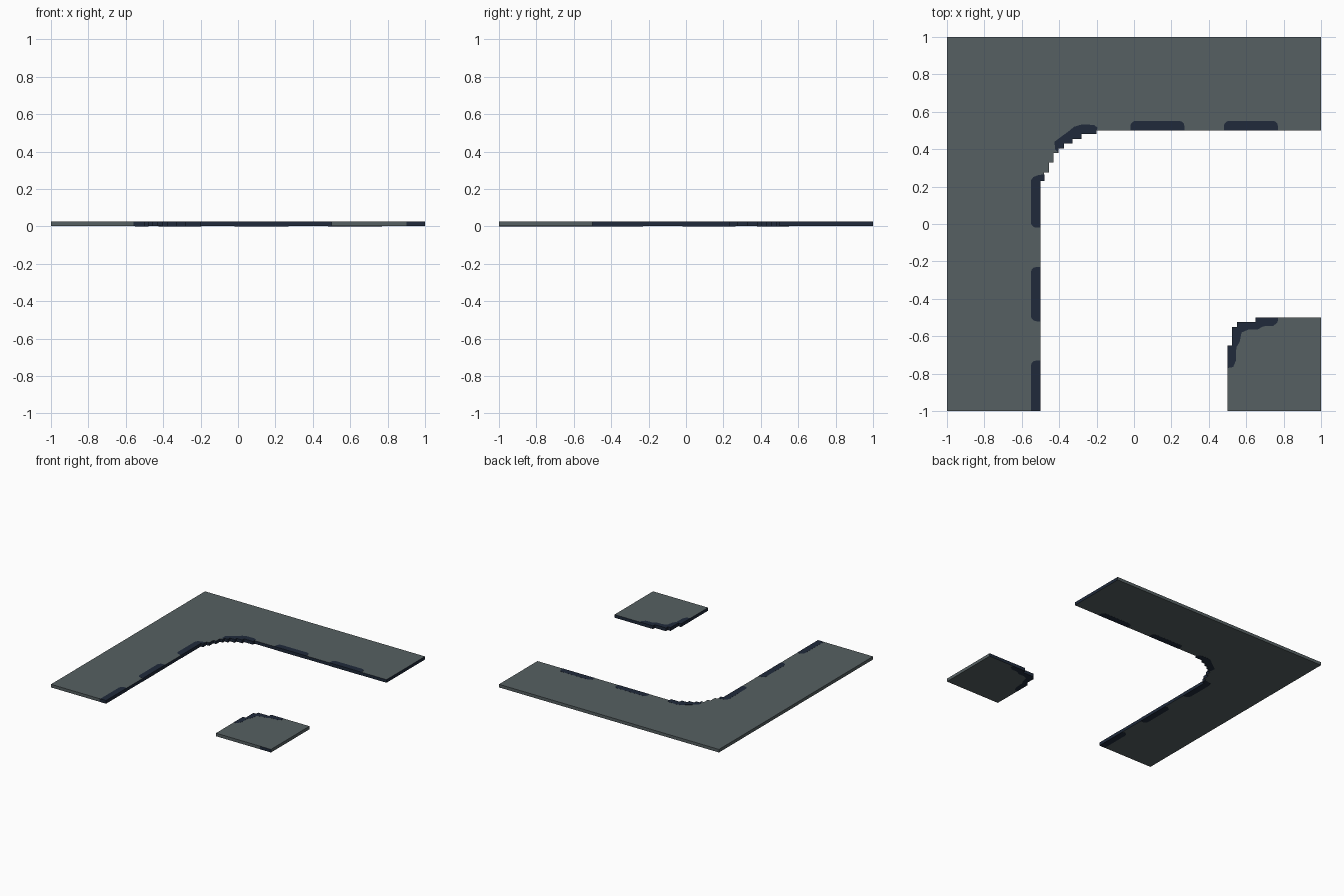
import bpy, bmesh, math

if "Cube" in bpy.data.objects:
    bpy.data.objects.remove(bpy.data.objects["Cube"])

def material(name, rgb):
    m = bpy.data.materials.new(name)
    m.diffuse_color = (*rgb, 1)
    m.use_nodes = True
    m.node_tree.nodes["Principled BSDF"].inputs["Base Color"].default_value = m.diffuse_color
    return m

GREY = material("slate grey", (0.093, 0.117, 0.122))
NAVY = material("dark navy", (0.014, 0.023, 0.043))
H, E = 0.0265, 0.0006

def prism(name, pts, z0, z1, mats, rule=None):
    """Extrude an outline; rule(midpoint) picks the wall material."""
    bm = bmesh.new()
    lo = [bm.verts.new((x, y, z0)) for x, y in pts]
    hi = [bm.verts.new((x, y, z1)) for x, y in pts]
    bm.faces.new(hi)
    bm.faces.new(lo[::-1])
    n = len(pts)
    for i in range(n):
        j = (i + 1) % n
        f = bm.faces.new((lo[i], lo[j], hi[j], hi[i]))
        if rule:
            f.material_index = int(rule((lo[i].co + lo[j].co) / 2))
    bmesh.ops.recalc_face_normals(bm, faces=bm.faces[:])
    me = bpy.data.meshes.new(name)
    bm.to_mesh(me)
    bm.free()
    for m in mats:
        me.materials.append(m)
    ob = bpy.data.objects.new(name, me)
    bpy.context.collection.objects.link(ob)
    return ob

# L-shaped ground with a stepped inside corner
steps = [(-0.2, 0.5), (-0.2, 0.48), (-0.28, 0.48), (-0.28, 0.455), (-0.33, 0.455), (-0.33, 0.43),
         (-0.375, 0.43), (-0.375, 0.405), (-0.405, 0.405), (-0.405, 0.38), (-0.43, 0.38), (-0.43, 0.33),
         (-0.455, 0.33), (-0.455, 0.275), (-0.48, 0.275), (-0.48, 0.23), (-0.5, 0.23)]
outline = [(1, 1), (1, 0.5)] + steps + [(-0.5, -1), (-0.56, -1), (-1, -1), (-1, 1)]
prism("corner_ground", outline[::-1], E, H - E, [GREY, NAVY],
      lambda c: c.x > -0.57 and c.y < 0.9 and not (c.x < -0.7))

# small opposite corner
small = [(0.5, -1), (0.9, -1), (1, -1), (1, -0.5), (0.65, -0.5), (0.65, -0.525), (0.55, -0.525),
         (0.55, -0.55), (0.525, -0.55), (0.525, -0.65), (0.5, -0.65)]
prism("small_corner_ground", small, E, H - E, [GREY, NAVY],
      lambda c: (c.x < 0.66 and c.y > -0.99) or (c.x > 0.9 and c.y < -0.99) or c.y > -0.51)

# rounded edge dashes along the straight sides
def dash(name, a, b, vertical, square_start=False):
    r, d = 0.03, 0.052
    arc = [math.radians(t) for t in (0, 30, 60, 90)]
    p = [(b, -E)] + [(b - r + r * math.cos(t), d - r + r * math.sin(t)) for t in arc]
    if square_start:
        p += [(a, d), (a, -E)]
    else:
        p += [(a + r - r * math.sin(t), d - r + r * math.cos(t)) for t in arc] + [(a, -E)]
    pts = [(-0.5 - v, u) for u, v in p] if vertical else [(u, 0.5 + v) for u, v in p]
    prism(name, pts, 0, H, [NAVY])

for i, (a, b) in enumerate([(-0.02, 0.27), (0.48, 0.77)]):
    dash(f"back_dash_{i}", a, b, False)
for i, (a, b) in enumerate([(-1, -0.73), (-0.52, -0.23), (-0.02, 0.255)]):
    dash(f"left_dash_{i}", a, b, True, i == 0)
prism("left_dash_tip", [(-0.52, 0.23), (-0.479, 0.23), (-0.479, 0.265), (-0.51, 0.262), (-0.54, 0.25)],
      0, H, [NAVY])

# dash following the stepped curve
prism("curve_dash", steps[:10] + [(-0.422, 0.40), (-0.425, 0.44), (-0.385, 0.47), (-0.35, 0.495),
      (-0.32, 0.52), (-0.28, 0.532), (-0.215, 0.53), (-0.195, 0.515)], 0, H, [NAVY])

# dash around the small corner
prism("small_corner_dash", small[4:] + [(0.5, -0.77), (0.53, -0.765), (0.545, -0.73), (0.547, -0.66),
      (0.565, -0.63), (0.575, -0.58), (0.61, -0.565), (0.66, -0.565), (0.69, -0.547),
      (0.745, -0.545), (0.768, -0.525), (0.77, -0.5)], 0, H, [NAVY])
